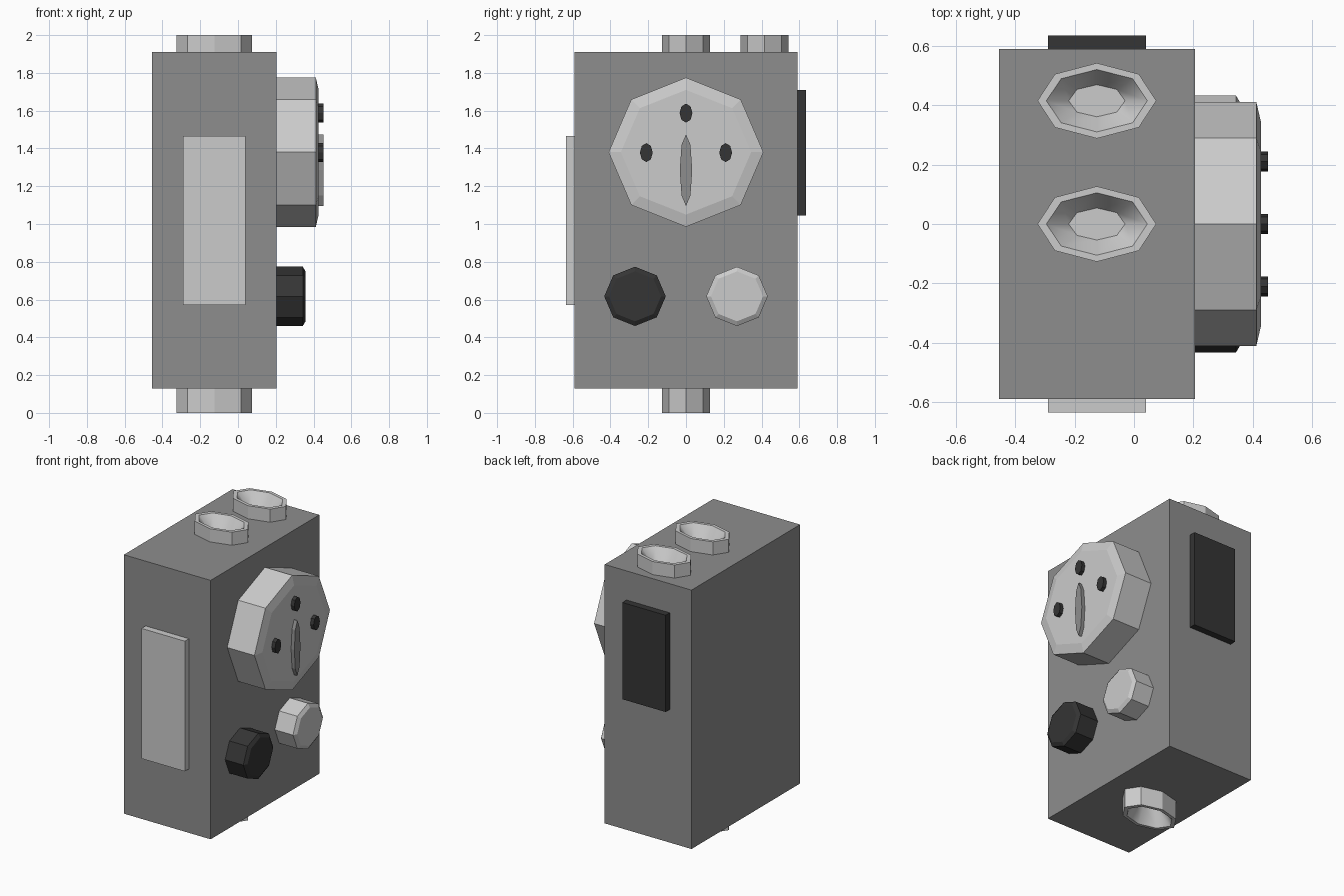
import bpy, bmesh, math
from mathutils import Vector

if "Cube" in bpy.data.objects:
    bpy.data.objects.remove(bpy.data.objects["Cube"])


def material(name, v):
    m = bpy.data.materials.new(name)
    m.diffuse_color = (v, v, v, 1)
    m.use_nodes = True
    m.node_tree.nodes["Principled BSDF"].inputs["Base Color"].default_value = m.diffuse_color
    return m


LIGHT = material("light_grey", 0.75)
MID = material("mid_grey", 0.27)
DARK = material("near_black", 0.035)


def finish(bm, name, mat):
    bmesh.ops.recalc_face_normals(bm, faces=bm.faces)
    me = bpy.data.meshes.new(name)
    bm.to_mesh(me)
    bm.free()
    me.materials.append(mat)
    ob = bpy.data.objects.new(name, me)
    bpy.context.collection.objects.link(ob)
    return ob


def box(name, lo, hi, mat):
    bm = bmesh.new()
    bmesh.ops.create_cube(bm, size=1)
    for v in bm.verts:
        v.co = Vector([a + (b - a) * (c + 0.5) for a, b, c in zip(lo, hi, v.co)])
    return finish(bm, name, mat)


def octagon_stack(name, rings, place, mat, smooth_last=False):
    """Loft eight-sided rings (radius_u, radius_v, height), capped at both ends."""
    bm = bmesh.new()
    loops = []
    for ru, rv, h in rings:
        loops.append([bm.verts.new(place(ru * math.cos(i * math.pi / 4),
                                         rv * math.sin(i * math.pi / 4), h))
                      for i in range(8)])
    for n, (a, b) in enumerate(zip(loops, loops[1:])):
        for i in range(8):
            j = (i + 1) % 8
            f = bm.faces.new((a[i], a[j], b[j], b[i]))
            f.smooth = smooth_last and n == len(loops) - 2
    bm.faces.new(loops[0])
    bm.faces.new(loops[-1])
    if smooth_last:
        for e in bm.edges:
            if any(not f.smooth for f in e.link_faces):
                e.smooth = False
    return finish(bm, name, mat)


def on_side(y, z):
    return lambda u, v, h: (h, y + u, z + v)


# Housing and the two side plates
box("housing", (-0.455, -0.59, 0.13), (0.205, 0.59, 1.91), MID)
box("front_plate", (-0.29, -0.635, 0.57), (0.04, -0.58, 1.465), LIGHT)
box("back_plate", (-0.29, 0.58, 1.045), (0.04, 0.635, 1.71), DARK)

# Large dial with pointer and three dots
octagon_stack("dial", [(0.41, 0.395, 0.2), (0.41, 0.395, 0.412), (0.345, 0.33, 0.427)],
              on_side(0, 1.38), LIGHT)
octagon_stack("dial_pointer", [(0.033, 0.19, 0.415), (0.033, 0.19, 0.452)],
              on_side(0, 1.285), MID)
for n, (y, z) in enumerate([(-0.21, 1.378), (0, 1.587), (0.21, 1.378)]):
    octagon_stack(f"dial_dot_{n + 1}", [(0.034, 0.05, 0.415), (0.034, 0.05, 0.452)],
                  on_side(y, z), DARK)

# Two small knobs
for name, y, mat in (("dark_knob", -0.27, DARK), ("light_knob", 0.27, LIGHT)):
    octagon_stack(name, [(0.163, 0.157, 0.2), (0.163, 0.157, 0.343), (0.138, 0.132, 0.358)],
                  on_side(y, 0.617), mat)

# Hollow sockets: two on top, one underneath
for name, y, base, tip in (("top_socket_front", 0, 1.9, 2.0),
                           ("top_socket_back", 0.415, 1.9, 2.0),
                           ("bottom_socket", 0, 0.14, 0.0)):
    floor = tip + (base - tip) * 0.85
    octagon_stack(name, [(0.2, 0.127, base), (0.2, 0.127, tip),
                         (0.17, 0.105, tip), (0.095, 0.054, floor)],
                  lambda u, v, h, y=y: (-0.125 + u, y + v, h), LIGHT, smooth_last=True)
